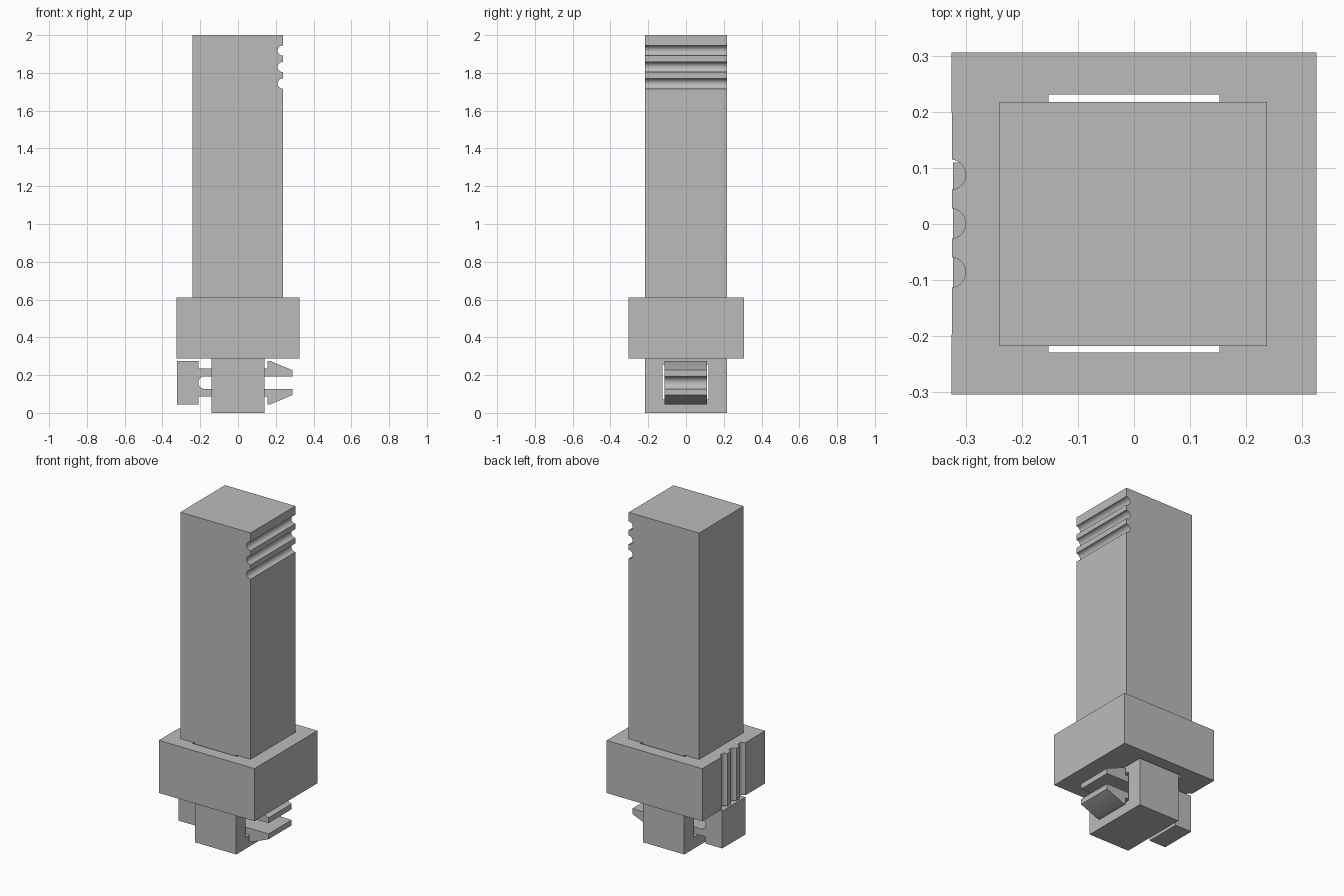
import bpy
import bmesh
import math
from mathutils import Vector

if "Cube" in bpy.data.objects:
    bpy.data.objects.remove(bpy.data.objects["Cube"], do_unlink=True)

# Single plain grey material
grey = bpy.data.materials.new("plain_grey")
grey.use_nodes = True
grey.diffuse_color = (0.5, 0.5, 0.5, 1)
grey.node_tree.nodes["Principled BSDF"].inputs["Base Color"].default_value = (0.5, 0.5, 0.5, 1)


def extrude(name, points, axis, low, high):
    """Extrude a closed 2D profile along y (points are x, z) or z (points are x, y)."""
    bm = bmesh.new()
    place = (lambda a, b: (a, low, b)) if axis == "y" else (lambda a, b: (a, b, low))
    face = bm.faces.new([bm.verts.new(place(a, b)) for a, b in points])
    moved = bmesh.ops.extrude_face_region(bm, geom=[face])["geom"]
    shift = Vector((0, high - low, 0)) if axis == "y" else Vector((0, 0, high - low))
    bmesh.ops.translate(bm, vec=shift, verts=[g for g in moved if isinstance(g, bmesh.types.BMVert)])
    bmesh.ops.recalc_face_normals(bm, faces=bm.faces)
    mesh = bpy.data.meshes.new(name)
    bm.to_mesh(mesh)
    bm.free()
    obj = bpy.data.objects.new(name, mesh)
    bpy.context.collection.objects.link(obj)
    mesh.materials.append(grey)
    return obj


def rect(x0, x1, y0, y1):
    return [(x0, y0), (x1, y0), (x1, y1), (x0, y1)]


def arc(cx, cy, radius, start, end, steps=16):
    angles = [math.radians(start + (end - start) * i / steps) for i in range(steps + 1)]
    return [(cx + radius * math.cos(a), cy + radius * math.sin(a)) for a in angles]


def cut(obj, cutter):
    """Subtract the cutter, keep the result and drop the cutter."""
    cutter.hide_render = True
    mod = obj.modifiers.new("opening", "BOOLEAN")
    mod.operation = "DIFFERENCE"
    mod.solver = "EXACT"
    mod.object = cutter
    bpy.context.view_layer.update()
    graph = bpy.context.evaluated_depsgraph_get()
    result = bpy.data.meshes.new_from_object(obj.evaluated_get(graph))
    obj.modifiers.clear()
    obj.data = result
    bpy.data.objects.remove(cutter, do_unlink=True)


def finish(obj):
    obj.data.shade_smooth()
    obj.data.set_sharp_from_angle(angle=math.radians(30))


GROOVE = 0.027

# Post: broad column with three round grooves, narrowing to a shank below
profile = [(-0.14, 0), (0.14, 0), (0.14, 0.61), (0.237, 0.61)]
for z in (1.743, 1.831, 1.918):
    profile += arc(0.237, z, GROOVE, 270, 90)
profile += [(0.237, 2), (-0.24, 2), (-0.24, 0.61), (-0.14, 0.61)]
post = extrude("post", profile, "y", -0.217, 0.217)
# Window through the shank for the clip
window = extrude("window_cutter", rect(-0.3, 0.3, 0.07, 0.255), "y", -0.125, 0.12)
cut(post, window)
finish(post)

# Collar: block with three upright grooves and a slot for the shank
profile = [(-0.325, -0.304), (0.325, -0.304), (0.325, 0.306), (-0.325, 0.306)]
for y in (0.088, 0.001, -0.086):
    profile += arc(-0.327, y, GROOVE, 85, -85)
collar = extrude("collar", profile, "z", 0.287, 0.61)
cut(collar, extrude("slot_cutter", rect(-0.152, 0.152, -0.229, 0.231), "z", 0.2, 0.7))
finish(collar)

# Clip: head block and two barbed prongs, lower half mirrored upwards
MID = 0.16
lower = [(-0.323, 0.045), (-0.21, 0.045), (-0.21, 0.086), (0.155, 0.086), (0.155, 0.045),
         (0.17, 0.045), (0.288, 0.094), (0.288, 0.127)]
upper = [(x, 2 * MID - z) for x, z in reversed(lower)]
inner = arc(-0.177, MID, 0.033, 270, 90)
clip = extrude("clip", lower + inner + upper, "y", -0.115, 0.11)
finish(clip)
